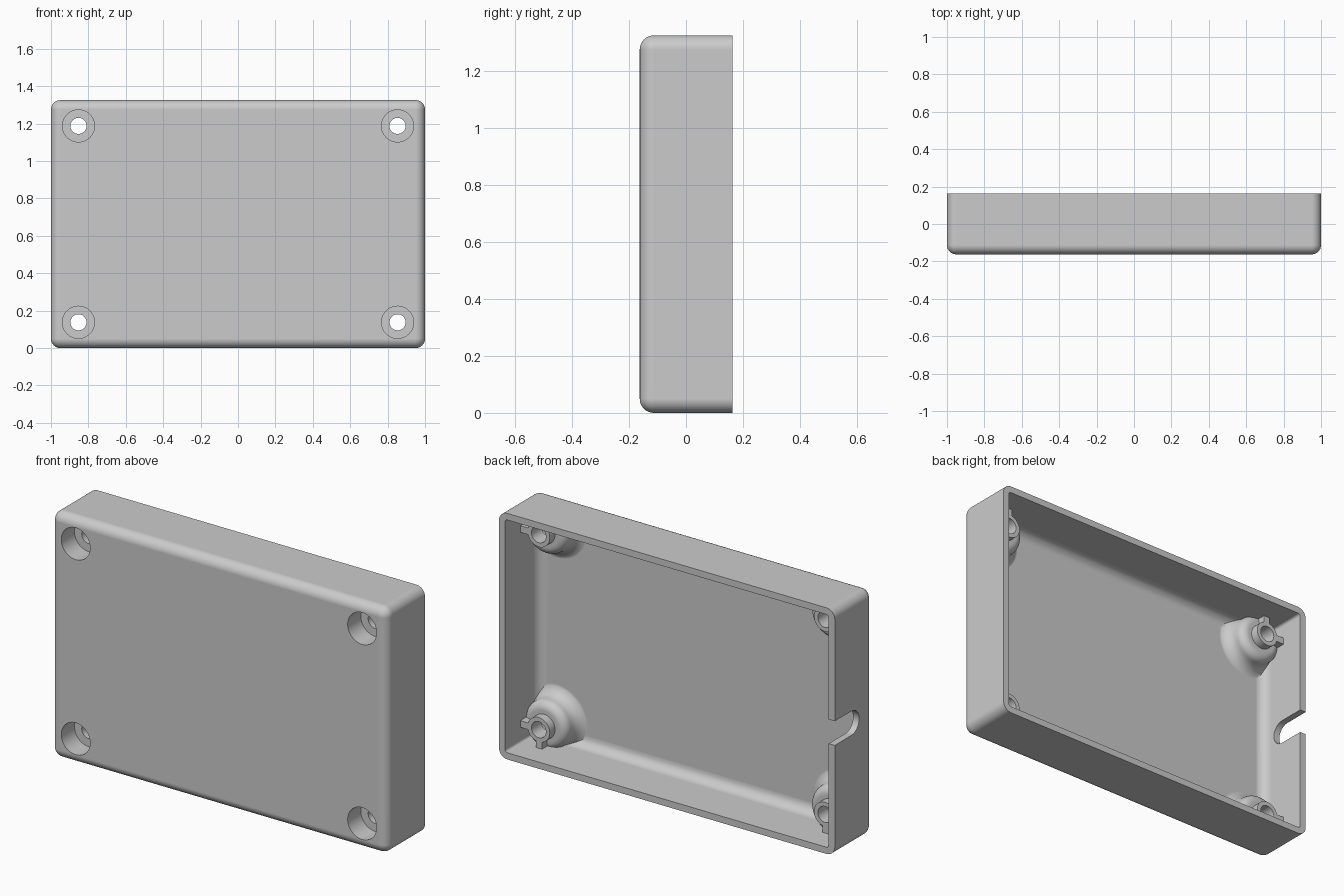
import bpy, bmesh
from math import sin, cos, pi

if "Cube" in bpy.data.objects:
    bpy.data.objects.remove(bpy.data.objects["Cube"], do_unlink=True)

# Main dimensions
HALF_W, HEIGHT, HALF_D = 1.0, 1.325, 0.1625
MID = HEIGHT / 2
WALL, ROUND = 0.036, 0.05
FLOOR = -HALF_D + 0.04
BOSS_X, BOSS_Z = 0.853, 0.525        # boss offsets from the panel centre
TUBE_END, SEAT = 0.035, -0.05

plastic = bpy.data.materials.new("grey plastic")
plastic.use_nodes = True
grey = (0.6, 0.6, 0.6, 1)
plastic.diffuse_color = grey
plastic.node_tree.nodes["Principled BSDF"].inputs["Base Color"].default_value = grey


def loft(name, rings):
    """Closed solid through a list of equal-length point rings."""
    bm = bmesh.new()
    loops = [[bm.verts.new(p) for p in ring] for ring in rings]
    for a, b in zip(loops, loops[1:]):
        for i in range(len(a)):
            j = (i + 1) % len(a)
            bm.faces.new((a[i], a[j], b[j], b[i]))
    bm.faces.new(loops[0])
    bm.faces.new(loops[-1])
    bmesh.ops.recalc_face_normals(bm, faces=bm.faces)
    mesh = bpy.data.meshes.new(name)
    bm.to_mesh(mesh)
    bm.free()
    mesh.materials.append(plastic)
    obj = bpy.data.objects.new(name, mesh)
    bpy.context.collection.objects.link(obj)
    return obj


def rounded_rect(y, half_x, half_z, radius, steps=8):
    radius = max(radius, 0.002)
    ring = []
    for k, (sx, sz) in enumerate(((1, 1), (-1, 1), (-1, -1), (1, -1))):
        for i in range(steps + 1):
            a = (k + i / steps) * pi / 2
            ring.append((sx * (half_x - radius) + radius * cos(a), y,
                         MID + sz * (half_z - radius) + radius * sin(a)))
    return ring


def tray(name, inset, front, back, corner, fillet, steps=8):
    """Rounded block whose front edge is filleted."""
    rings = []
    for i in range(steps + 1):
        a = i / steps * pi / 2
        cut = fillet * (1 - sin(a))
        rings.append(rounded_rect(front + fillet * (1 - cos(a)), HALF_W - inset - cut,
                                  MID - inset - cut, corner - cut))
    rings.append(rounded_rect(back, HALF_W - inset, MID - inset, corner))
    return loft(name, rings)


def turned(name, x, z, profile, sides=48):
    """Solid of revolution about the depth axis from (radius, y) points."""
    return loft(name, [[(x + r * cos(2 * pi * i / sides), y, z + r * sin(2 * pi * i / sides))
                        for i in range(sides)] for r, y in profile])


def box(name, x0, x1, y0, y1, z0, z1):
    return loft(name, [[(x0, y, z0), (x1, y, z0), (x1, y, z1), (x0, y, z1)] for y in (y0, y1)])


def combine(target, tool, operation="DIFFERENCE"):
    mod = target.modifiers.new("cut", "BOOLEAN")
    mod.operation, mod.solver, mod.object = operation, "EXACT", tool
    bpy.context.view_layer.objects.active = target
    bpy.ops.object.modifier_apply(modifier=mod.name)
    bpy.data.objects.remove(tool, do_unlink=True)


def arc(cr, cy, radius, start, end, steps=8):
    return [(cr + radius * cos(start + (end - start) * i / steps),
             cy + radius * sin(start + (end - start) * i / steps)) for i in range(steps + 1)]


# Boss outline: flared base, rounded shoulder, screw tube
flare, shoulder, dome_r, dome_top, tube_r = 0.07, 0.045, 0.13, -0.01, 0.066
boss_profile = ([(dome_r + flare, FLOOR - 0.02)]
                + arc(dome_r + flare, FLOOR + flare - 0.002, flare, 1.5 * pi, pi)
                + arc(dome_r - shoulder, dome_top - shoulder, shoulder, 0, pi / 2)
                + [(tube_r, dome_top), (tube_r, TUBE_END)])

case = tray("enclosure_half", 0, -HALF_D, HALF_D, ROUND, ROUND)
cavity = tray("cavity", WALL, FLOOR, HALF_D + 0.05, 0.014, 0.055)
corners = [(sx, sz) for sx in (-1, 1) for sz in (-1, 1)]

# Leave the bosses and their two wall ribs standing in the cavity
for sx, sz in corners:
    x, z = sx * BOSS_X, MID + sz * BOSS_Z
    boss = turned("boss", x, z, boss_profile)
    half, reach = 0.018, 0.13
    xs, zs = sorted((x + sx * 0.03, x + sx * reach)), sorted((z + sz * 0.03, z + sz * reach))
    low, top = FLOOR - 0.01, TUBE_END - 0.003
    combine(boss, box("side_rib", *xs, low, top, z - half, z + half), "UNION")
    combine(boss, box("end_rib", x - half, x + half, low, top, *zs), "UNION")
    combine(cavity, boss)
combine(case, cavity)

# Screw holes with counterbores from the front
for sx, sz in corners:
    x, z = sx * BOSS_X, MID + sz * BOSS_Z
    combine(case, turned("screw_hole", x, z, [(0.086, -HALF_D - 0.05), (0.086, SEAT),
                                              (0.043, SEAT), (0.043, TUBE_END + 0.05)]))

# Round-ended cable notch in the wall on the right side
notch_r, notch_y = 0.065, 0.02
outline = [(notch_y - notch_r * sin(pi * i / 20), MID + notch_r * cos(pi * i / 20)) for i in range(21)]
outline += [(HALF_D + 0.05, MID - notch_r), (HALF_D + 0.05, MID + notch_r)]
combine(case, loft("cable_notch", [[(x, y, z) for y, z in outline]
                                   for x in (-HALF_W - 0.05, -HALF_W + WALL + 0.03)]))

# Smooth fillets, crisp edges, flat panels
bpy.ops.object.select_all(action="DESELECT")
case.select_set(True)
bpy.context.view_layer.objects.active = case
bpy.ops.object.shade_smooth_by_angle(angle=0.52)
weighted = case.modifiers.new("even_normals", "WEIGHTED_NORMAL")
weighted.keep_sharp = True
